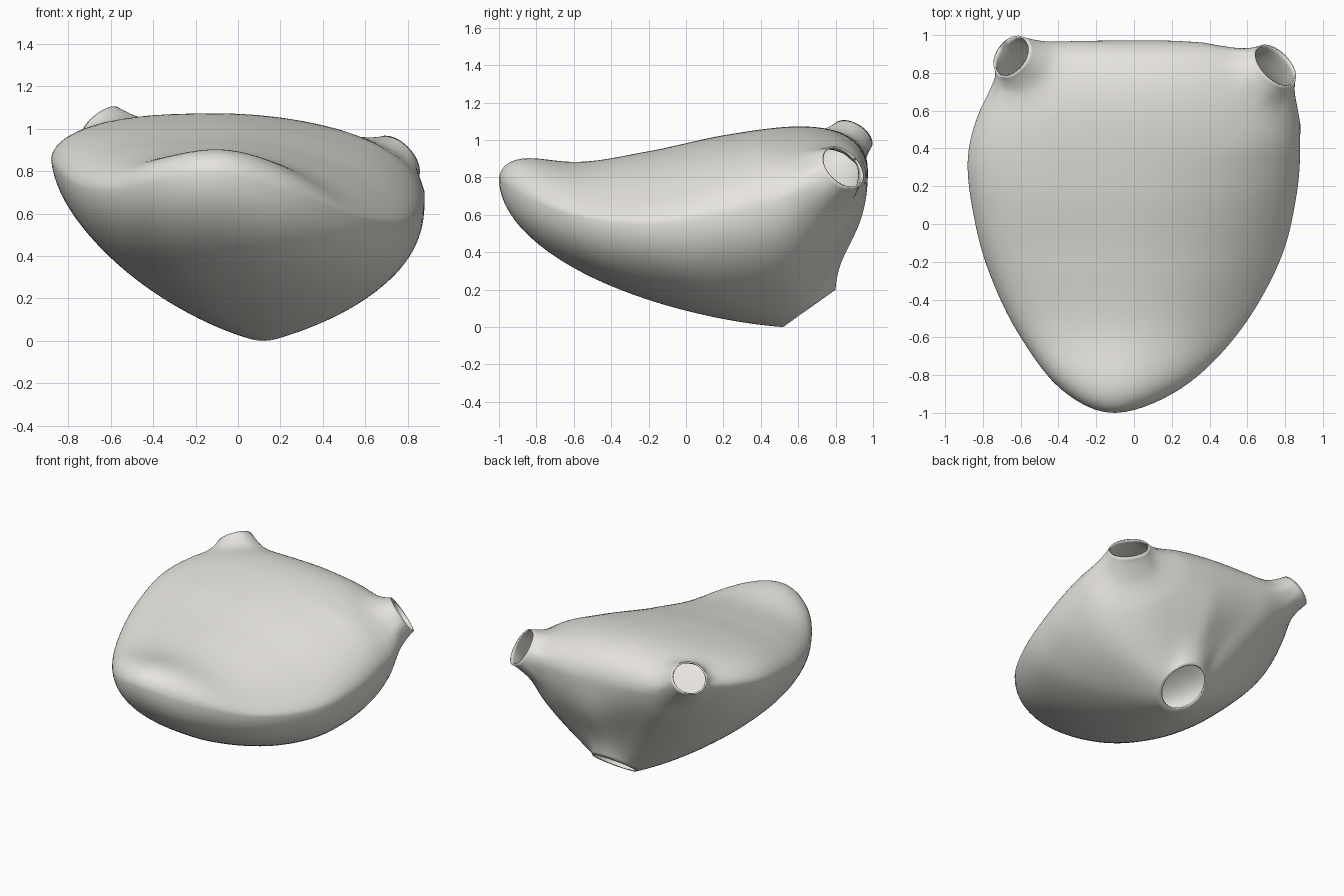
import bpy, bmesh, math
from mathutils import Vector as V

if "Cube" in bpy.data.objects:
    bpy.data.objects.remove(bpy.data.objects["Cube"])

N = 112  # segments around the body


def cat(p0, p1, p2, p3, t):
    return 0.5 * (2 * p1 + (p2 - p0) * t + (2 * p0 - 5 * p1 + 4 * p2 - p3) * t * t
                  + (3 * p1 - p0 - 3 * p2 + p3) * t ** 3)


def bez(a, b, c, d, t):
    u = 1 - t
    return a * u ** 3 + b * 3 * u * u * t + c * 3 * u * t * t + d * t ** 3


def smooth(lo, hi, x):
    t = min(max((x - lo) / (hi - lo), 0), 1)
    return t * t * (3 - 2 * t)


# widest outline of the sac, with its height
RIM = [V(p) for p in [
    (-.1, -1, .79), (.25, -.87, .70), (.55, -.58, .59), (.77, -.2, .55), (.86, .15, .59),
    (.88, .45, .66), (.86, .66, .75), (.73, .85, .80), (.5, .94, .82), (.2, .97, .82),
    (-.2, .97, .85), (-.48, .96, .90), (-.66, .88, .94), (-.80, .64, .91), (-.88, .35, .86),
    (-.84, 0, .79), (-.75, -.3, .73), (-.6, -.6, .71), (-.38, -.88, .75)]]


def rim_points():
    k = len(RIM)
    dense = [cat(RIM[i - 1], RIM[i], RIM[(i + 1) % k], RIM[(i + 2) % k], j / 30)
             for i in range(k) for j in range(30)]
    dense.append(dense[0])
    cum = [0]
    for a, b in zip(dense, dense[1:]):
        cum.append(cum[-1] + (b - a).length)
    out, j = [], 0
    for i in range(N):
        d = cum[-1] * i / N
        while cum[j + 1] < d:
            j += 1
        out.append(dense[j].lerp(dense[j + 1], (d - cum[j]) / (cum[j + 1] - cum[j])))
    return out


# height of the upper wall: crest line along y, tilting down to the right
CREST = [.97, .96, .885, .94, 1.025, 1.075, 1.06, 1.0]


def top_z(x, y):
    f = min(max((y + 1) / .4, 0), 4.999)
    i = int(f)
    z = cat(*CREST[i:i + 4], f - i)
    k = .28 + .4 * min(max((.4 - y) / 1.2, 0), 1)
    dx = x + .1
    return z - (k * .78 * dx * dx if dx > 0 else .1 * dx * dx)


bm = bmesh.new()
rim = rim_points()
rings = []

# lower wall, lofted from the tilted neck opening up to the rim
NECK = V((.12, .66, .1))
LOW = 28
for i in range(LOW + 1):
    ring = []
    for r in rim:
        a = math.atan2(r.y - NECK.y, r.x - NECK.x)
        ca, sa = math.cos(a), math.sin(a)
        n = NECK + V((.15 * ca, .14 * sa, .1 * sa))
        left = max(0, -ca)
        rear = smooth(-.4, .7, sa)
        corner = smooth(-.3, .4, sa) * abs(ca)
        h = r - n
        inset = .04 * left + .1 * corner
        p1 = r - V((h.x * inset, h.y * inset, (.57 - .17 * left - .14 * corner) * h.z))
        hf = .38 - .3 * rear
        p2 = n + V((h.x * hf, h.y * hf, .11 + .07 * sa + .03 * left + .06 * rear))
        ring.append(bm.verts.new(bez(n, p2, p1, r, i / LOW)))
    rings.append(ring)

# upper wall, rounding over the rim to the centre
UP = 30
C = V((0, .1, 0))
for i in range(1, UP):
    s = math.cos(math.pi / 2 * i / UP)
    s = 1 - (1 - s) * .85 - .15 * i / UP * (1 - s)
    ring = []
    for r in rim:
        x, y = C.x + (r.x - C.x) * s, C.y + (r.y - C.y) * s
        t = top_z(x, y)
        ring.append(bm.verts.new((x, y, r.z + (t - r.z) * math.sqrt(1 - s ** 7))))
    rings.append(ring)
for A, B in zip(rings, rings[1:]):
    for j in range(N):
        k = (j + 1) % N
        bm.faces.new((A[j], A[k], B[k], B[j]))
pole = bm.verts.new((C.x, C.y, top_z(C.x, C.y)))
for j in range(N):
    bm.faces.new((rings[-1][j], rings[-1][(j + 1) % N], pole))
bm.normal_update()


# side tube openings: cut the wall, then draw it out to a round mouth
def tube_mouth(center, normal, r, cut):
    c, n = V(center), V(normal).normalized()
    base = c - n * .08
    kill = [f for f in bm.faces if (f.calc_center_median() - base).length < cut]
    bmesh.ops.delete(bm, geom=kill, context='FACES')
    edges = [e for e in bm.edges if e.is_boundary
             and (e.verts[0].co - base).length < cut + .12]
    u = n.cross(V((0, 0, 1))).normalized()
    w = n.cross(u)
    start, target = {}, {}
    steps = 7
    verts = {v for e in edges for v in e.verts}
    cur = {v: v for v in verts}
    for v in verts:
        d = v.co - c
        a = math.atan2(d.dot(w), d.dot(u))
        start[v] = v.co.copy()
        target[v] = c + (u * math.cos(a) + w * math.sin(a)) * r
    for i in range(1, steps + 1):
        nxt = {}
        for v in verts:
            p, q = start[v], target[v]
            nxt[v] = bm.verts.new(bez(p, p.lerp(q, .4), p.lerp(q, .75) - n * .01, q, i / steps))
        for e in edges:
            a, b = e.verts
            bm.faces.new((cur[a], cur[b], nxt[b], nxt[a]))
        cur = nxt
    mouth = set(cur.values())
    near = [v for v in bm.verts if v not in mouth and (v.co - base).length < cut + .12]
    for _ in range(8):
        bmesh.ops.smooth_vert(bm, verts=near, factor=.5, use_axis_x=True,
                              use_axis_y=True, use_axis_z=True)


tube_mouth((.75, .84, .855), (.6, .58, .55), .135, .21)
tube_mouth((-.65, .89, 1.02), (-.6, .42, .68), .118, .19)

bmesh.ops.recalc_face_normals(bm, faces=bm.faces[:])
bm.normal_update()
if pole.normal.z < 0:
    bmesh.ops.reverse_faces(bm, faces=bm.faces[:])

me = bpy.data.meshes.new("hollow_sac")
bm.to_mesh(me)
bm.free()
sac = bpy.data.objects.new("hollow_sac", me)
bpy.context.collection.objects.link(sac)

# pale wall colour
mat = bpy.data.materials.new("pale_wall")
mat.diffuse_color = (.8, .78, .73, 1)
mat.use_nodes = True
mat.node_tree.nodes["Principled BSDF"].inputs["Base Color"].default_value = mat.diffuse_color
me.materials.append(mat)

# thin wall
sol = sac.modifiers.new("wall", 'SOLIDIFY')
sol.thickness = .01
sol.offset = -1
bpy.context.view_layer.objects.active = sac
sac.select_set(True)
bpy.ops.object.shade_smooth_by_angle(angle=math.radians(50))
